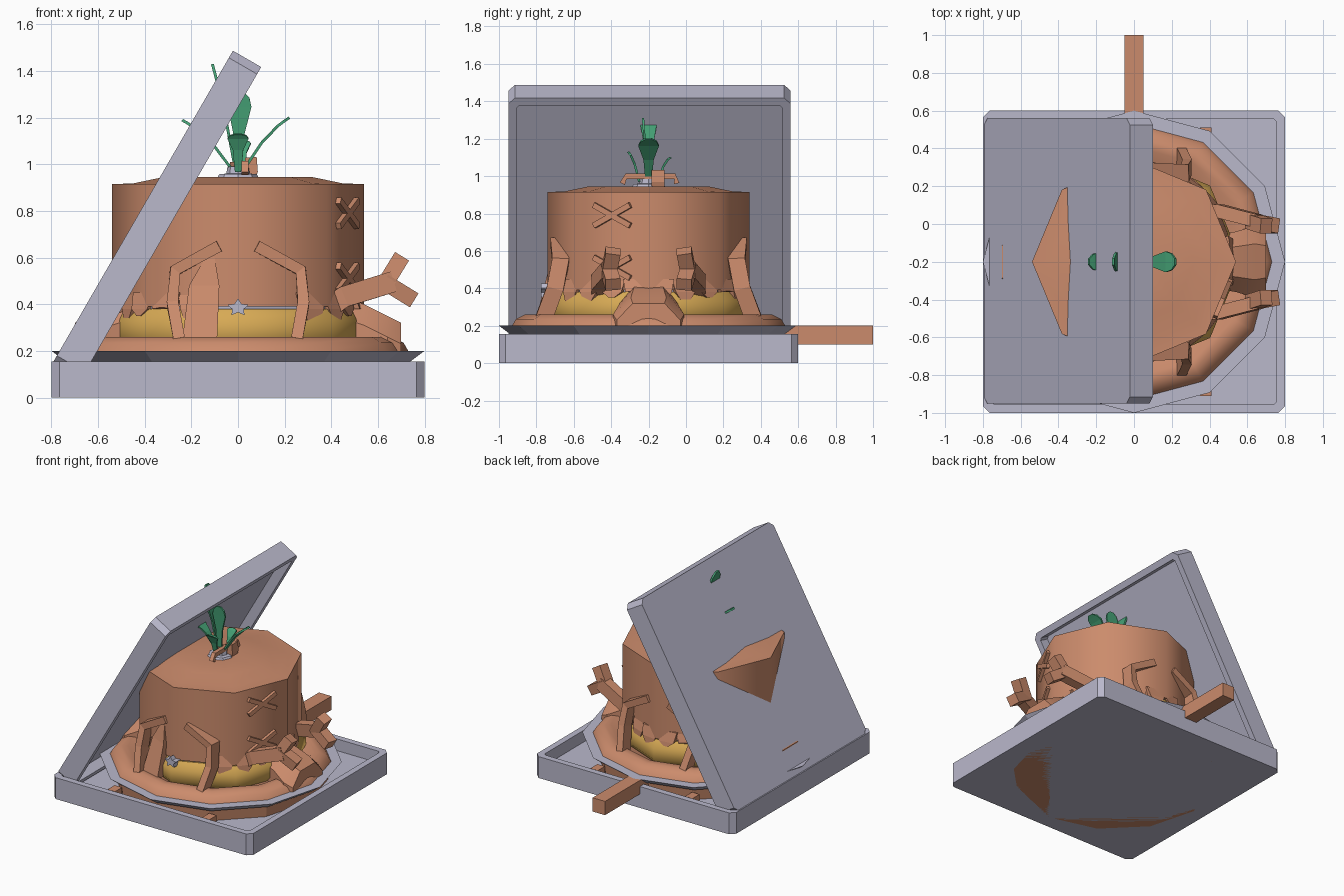
import bpy, bmesh, math
from mathutils import Vector, Matrix

if "Cube" in bpy.data.objects:
    bpy.data.objects.remove(bpy.data.objects["Cube"])

CY = -0.2  # y of the round parts' axis


def mat(name, c):
    m = bpy.data.materials.new(name)
    m.diffuse_color = (*c, 1)
    m.use_nodes = True
    m.node_tree.nodes["Principled BSDF"].inputs["Base Color"].default_value = m.diffuse_color
    return m


GRAY = mat("pale_gray", (0.49, 0.48, 0.60))
BROWN = mat("clay_brown", (0.60, 0.26, 0.15))
YELLOW = mat("mustard_yellow", (0.68, 0.40, 0.09))
GREEN = mat("leaf_green", (0.06, 0.36, 0.18))


def finish(name, bm, material, smooth=0):
    bmesh.ops.recalc_face_normals(bm, faces=bm.faces)
    me = bpy.data.meshes.new(name)
    bm.to_mesh(me)
    bm.free()
    ob = bpy.data.objects.new(name, me)
    me.materials.append(material)
    bpy.context.collection.objects.link(ob)
    if smooth:
        bpy.ops.object.select_all(action='DESELECT')
        ob.select_set(True)
        bpy.context.view_layer.objects.active = ob
        bpy.ops.object.shade_smooth_by_angle(angle=math.radians(smooth))
    return ob


def loft(name, rings, material, smooth=0):
    """Skin a stack of equal-length point loops and cap both ends."""
    bm = bmesh.new()
    loops = [[bm.verts.new(p) for p in r] for r in rings]
    n = len(loops[0])
    for a, b in zip(loops, loops[1:]):
        for i in range(n):
            j = (i + 1) % n
            bm.faces.new((a[i], a[j], b[j], b[i]))
    bm.faces.new(loops[0])
    bm.faces.new(loops[-1])
    return finish(name, bm, material, smooth)


def lathe(name, profile, sides, material, smooth=0):
    return loft(name, [[(r * math.cos(2 * math.pi * i / sides),
                         CY + r * math.sin(2 * math.pi * i / sides), z)
                        for i in range(sides)] for r, z in profile], material, smooth)


def bar(name, path, w, h, material, side=(0, 1, 0)):
    """Box-section bar along a path; w lies along side, h across it."""
    pts = [Vector(p) for p in path]
    rings = []
    for i, p in enumerate(pts):
        d = (pts[min(i + 1, len(pts) - 1)] - pts[max(i - 1, 0)]).normalized()
        s = Vector(side)
        s = (s - d * s.dot(d)).normalized() * w / 2
        u = d.cross(s).normalized() * h / 2
        rings.append([p + s + u, p - s + u, p - s - u, p + s - u])
    return loft(name, rings, material)


def open_box(name, lx, ly, h, wall, floor, material):
    """Open box with chamfered upright corners, centred, base on z = 0."""
    def ring(x, y, c, z):
        return [(x, y - c, z), (x - c, y, z), (c - x, y, z), (-x, y - c, z),
                (-x, c - y, z), (c - x, -y, z), (x - c, -y, z), (x, c - y, z)]
    x, y = lx / 2, ly / 2
    return loft(name, [ring(x, y, .035, 0), ring(x, y, .035, h),
                       ring(x - wall, y - wall, .015, h),
                       ring(x - wall, y - wall, .015, floor)], material)


# Tray and tilted lid
tray = open_box("tray", 1.6, 1.6, 0.155, 0.045, 0.07, GRAY)
tray.location = (0, CY, 0)
lid = open_box("lid", 1.545, 1.51, 0.14, 0.045, 0.07, GRAY)
lid.matrix_world = Matrix(((0.5, 0, 0.866, -0.408), (0, -1, 0, -0.195),
                           (0.866, 0, -0.5, 0.818), (0, 0, 0, 1)))

# Pan under the stump, with handle
lathe("pan_base", [(0.70, 0), (0.72, 0.155)], 12, BROWN)
lathe("plate", [(0.74, 0.155), (0.80, 0.20), (0.5, 0.20)], 12, GRAY)
lathe("plate_ring", [(0.73, 0.2), (0.71, 0.235), (0.66, 0.26), (0.61, 0.26),
                     (0.55, 0.215)], 12, BROWN, 40)
bar("handle", [(0, 0.5, 0.15), (0, 0.97, 0.15), (0, 1.0, 0.15)], 0.1, 0.1,
    BROWN, (1, 0, 0))
for sx in (-1, 1):
    for sy in (-1, 1):
        bar("pan_tab", [(sx * .35, CY + sy * .67, .1), (sx * .41, CY + sy * .67, .1)],
            .08, .06, BROWN)

# Layers and main body
lathe("yellow_layer", [(0.53, 0.2), (0.57, 0.25), (0.57, 0.33), (0.53, 0.38)], 8,
      YELLOW, 50)
lathe("gray_layer", [(0.52, 0.375), (0.52, 0.395)], 8, GRAY)
lathe("body", [(0.50, 0.39), (0.54, 0.39), (0.54, 0.915), (0.45, 0.918),
               (0.32, 0.945), (0.10, 0.945)], 8, BROWN, 50)

# Ragged drips round the lower edge of the body
for i in range(24):
    if i in (17, 18, 19):
        continue
    t = math.tau * (i + .5) / 24
    k = (t % (math.pi / 4)) - math.pi / 8
    r = 0.54 * math.cos(math.pi / 8) / math.cos(k) - 0.003
    bot = 0.28 + 0.035 * ((i * 5) % 4)
    tan = Vector((-math.sin(t), math.cos(t), 0))
    out = Vector((math.cos(t), math.sin(t), 0))
    c = Vector((0, CY, 0))

    def sect(rad, half, z):
        return [c + out * (rad + o) + tan * half * s + Vector((0, 0, z))
                for o, s in ((0, -1), (0, 1), (-.04, 1), (-.04, -1))]
    loft("drip", [sect(r, .07, .45), sect(r + .02, .055, .38),
                  sect(r + .025, .015, bot)], BROWN)

# Broad root on the front left
loft("front_root", [[(-.10, -.70, .60), (-.14, -.68, .60), (-.14, -.6, .60), (-.10, -.6, .60)],
                    [(-.08, -.74, .48), (-.21, -.68, .48), (-.21, -.6, .48), (-.08, -.6, .48)],
                    [(-.09, -.80, .24), (-.24, -.76, .24), (-.24, -.6, .24), (-.09, -.6, .24)]],
     BROWN)

# Bent roots arching down the front and back
for s in (-1, 1):
    for f in (-1, 1):
        def at(x, d, z):
            return (s * x, CY + f * d, z)
        bar("arched_root", [at(.08, .48, .65), at(.27, .47, .545), at(.28, .50, .40),
                            at(.25, .56, .24)], .09, .05, BROWN, (0, 1, 0))

# Side roots, one to the left and one to the right
for s in (-1, 1):
    def sec(x, hw, z):
        return [(s * x, CY + a * hw, b) for a, b in
                ((-1, .19), (-1, z - .09), (-.5, z), (.5, z), (1, z - .09), (1, .19))]
    loft("side_root", [sec(.42, .14, .44), sec(.54, .16, .40), sec(.64, .19, .35),
                       sec(.70, .17, .32)], BROWN, 35)

# Forked twigs on the right
for s in (-1, 1):
    y0, y1, y2 = CY + s * .27, CY + s * .215, CY + s * .19
    bar("twig", [(.38, y0, .38), (.45, y0, .43), (.66, y1, .495)], .07, .09, BROWN)
    bar("twig_fork", [(.62, y1, .47), (.70, y2, .60)], .08, .07, BROWN)
    bar("twig_fork", [(.62, y1, .50), (.75, y2, .42)], .08, .07, BROWN)

# Crossed marks on the front-right facet
e = Vector((-.158, -.382, 0)).normalized()
n = Vector((.924, -.383, 0))
for z in (.79, .51):
    c = Vector((.46, -.391, z)) + n * .008
    for s in (-1, 1):
        d = e * .105 + Vector((0, 0, s * .055))
        bar("cross_mark", [c - d, c + d], .03, .03, BROWN, n)

# Crown base, knob and small gray star at the front
lathe("crown_base", [(0.09, 0.94), (0.08, 0.958), (0.05, 0.96), (0.045, 0.99)], 8, GRAY)
lathe("stalk", [(0.035, 0.94), (0.035, 1.01)], 6, BROWN)
bar("knob", [(.05, -.15, .94), (.06, -.15, .97), (.055, -.15, 1.03)], .07, .05, BROWN)
bar("twig_loop", [(.03, -.34, .96), (.03, -.32, 1.0), (.03, -.06, 1.0), (.03, -.05, .96)],
    .03, .03, BROWN, (1, 0, 0))
bm = bmesh.new()
star = [bm.verts.new(((.048 if i % 2 == 0 else .026) * math.sin(i * math.pi / 5),
                      -.775, .385 + (.04 if i % 2 == 0 else .02) * math.cos(i * math.pi / 5)))
        for i in range(10)]
f = bm.faces.new(star)
g = bmesh.ops.extrude_face_region(bm, geom=[f])
bmesh.ops.translate(bm, vec=(0, .06, 0),
                    verts=[v for v in g["geom"] if isinstance(v, bmesh.types.BMVert)])
finish("front_star", bm, GRAY)


# Leaf crown: thin blades, widest near the tip
def leaf(base, tip, w, side):
    b, t, s = Vector(base), Vector(tip), Vector(side)
    d = t - b
    nrm = d.cross(s).normalized() * .006
    rings = []
    for k, hw in ((0, .3), (.4, .5), (.75, 1), (.9, .8), (1, .3)):
        p = b + d * k + Vector((0, 0, .03 * math.sin(k * math.pi)))
        h = s * hw * w / 2
        rings.append([p - h + nrm, p + h + nrm, p + h - nrm, p - h - nrm])
    loft("leaf", rings, GREEN)


X, Y = (1, 0, 0), (0, 1, 0)
leaf((.02, CY, .97), (.22, CY, 1.20), .11, Y)
leaf((-.01, CY, .97), (-.11, CY, 1.43), .11, Y)
leaf((-.02, CY, .97), (-.24, CY, 1.19), .10, Y)
leaf((0, CY - .01, .97), (.01, CY - .03, 1.31), .10, X)
leaf((0, CY - .05, .97), (0, CY - .11, 1.13), .09, X)
leaf((.02, CY + .05, .97), (.02, CY + .12, 1.10), .07, X)
